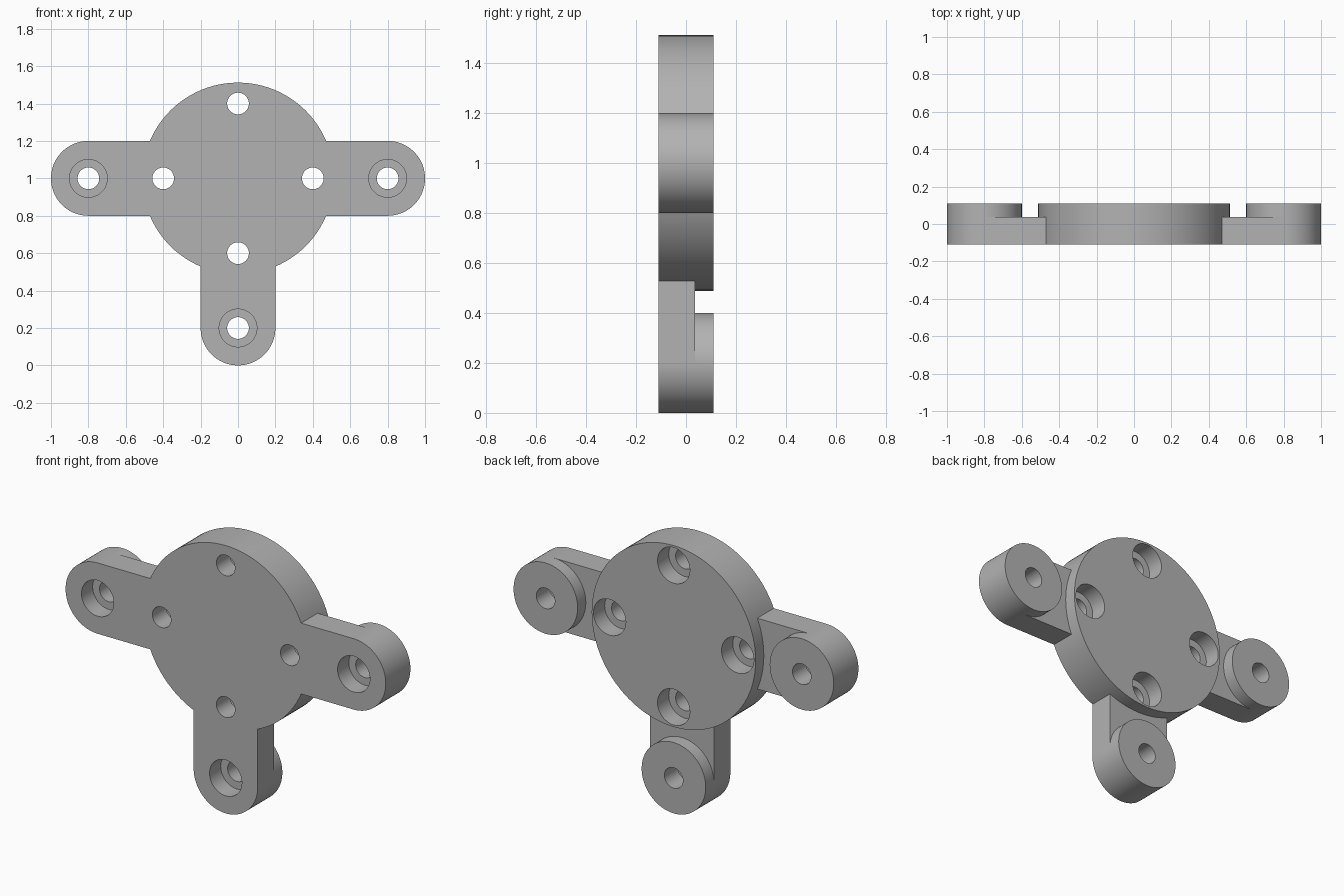
import bpy, bmesh, math

if "Cube" in bpy.data.objects:
    bpy.data.objects.remove(bpy.data.objects["Cube"])

FRONT, STEP, BACK = -0.11, 0.037, 0.11
CZ = 1.0                     # height of the hub centre
SEG = 96
grey = bpy.data.materials.new("plain grey")
grey.diffuse_color = (0.45, 0.45, 0.45, 1)
grey.use_nodes = True
grey.node_tree.nodes["Principled BSDF"].inputs["Base Color"].default_value = grey.diffuse_color


def prism(name, outline, y0, y1):
    """Extrude an (x, z) outline from y0 to y1."""
    bm = bmesh.new()
    face = bm.faces.new([bm.verts.new((x, y0, z)) for x, z in outline])
    ext = bmesh.ops.extrude_face_region(bm, geom=[face])
    for v in ext["geom"]:
        if isinstance(v, bmesh.types.BMVert):
            v.co.y = y1
    bmesh.ops.recalc_face_normals(bm, faces=bm.faces[:])
    me = bpy.data.meshes.new(name)
    bm.to_mesh(me)
    bm.free()
    me.materials.append(grey)
    ob = bpy.data.objects.new(name, me)
    bpy.context.collection.objects.link(ob)
    return ob


def arc(cx, cz, r, start=0, sweep=360, n=SEG):
    count = n if sweep == 360 else n + 1
    return [(cx + r * math.cos(math.radians(start + sweep * i / n)),
             cz + r * math.sin(math.radians(start + sweep * i / n)))
            for i in range(count)]


def combine(target, tool, operation):
    mod = target.modifiers.new("join", 'BOOLEAN')
    mod.operation, mod.solver, mod.object = operation, 'EXACT', tool
    bpy.context.view_layer.objects.active = target
    bpy.ops.object.modifier_apply(modifier=mod.name)
    bpy.data.objects.remove(tool)


# Central disc
hub = prism("mounting_hub", arc(0, CZ, 0.512), FRONT, BACK)

# Three rounded arms, each with a boss on the back
for angle in (0, 180, 270):
    dx, dz = math.cos(math.radians(angle)), math.sin(math.radians(angle))
    ex, ez = 0.8 * dx, CZ + 0.8 * dz
    end = arc(ex, ez, 0.2, angle - 90, 180, SEG // 2)
    root = [(0.2 * dx - 0.2 * dz * s, CZ + 0.2 * dz + 0.2 * dx * s) for s in (1, -1)]
    combine(hub, prism("arm", end + root, FRONT, STEP), 'UNION')
    combine(hub, prism("boss", arc(ex, ez, 0.2, angle - 90), STEP, BACK), 'UNION')

# Stepped holes: arms are counterbored from the front, the disc from the back
for angle in (0, 90, 180, 270):
    dx, dz = math.cos(math.radians(angle)), math.sin(math.radians(angle))
    for dist, y0, y1 in ((0.8, -0.3, FRONT + 0.1), (0.4, BACK - 0.1, 0.3)):
        if dist == 0.8 and angle == 90:
            continue
        x, z = dist * dx, CZ + dist * dz
        combine(hub, prism("bore", arc(x, z, 0.058, n=48), -0.4, 0.4), 'DIFFERENCE')
        combine(hub, prism("counterbore", arc(x, z, 0.101, n=48), y0, y1), 'DIFFERENCE')

# Smooth round walls, sharp rims
bpy.ops.object.select_all(action='DESELECT')
hub.select_set(True)
bpy.context.view_layer.objects.active = hub
bpy.ops.object.shade_smooth_by_angle(angle=math.radians(30))
